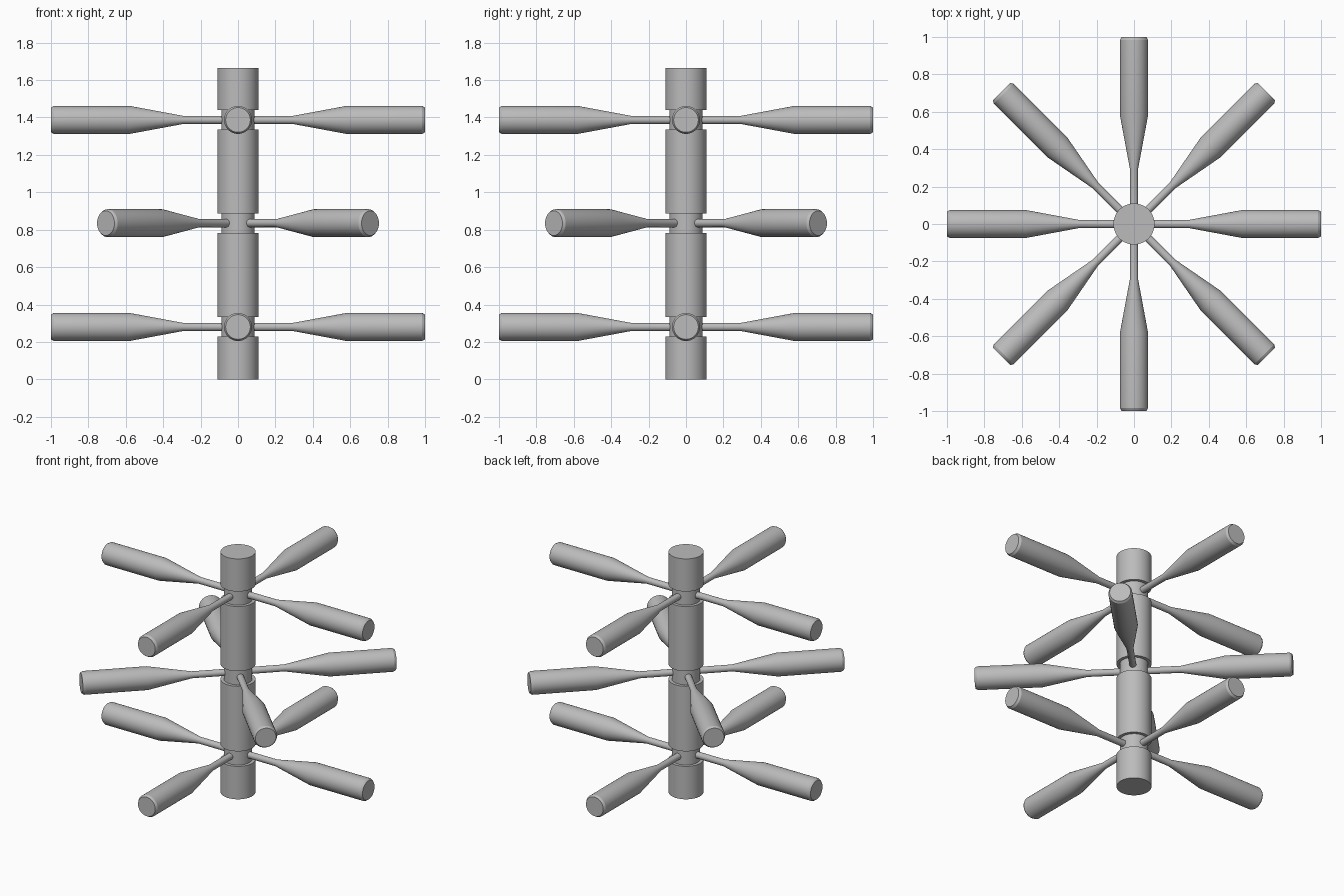
import bpy
import bmesh
from math import pi, radians
from mathutils import Matrix

cube = bpy.data.objects.get("Cube")
if cube:
    bpy.data.objects.remove(cube, do_unlink=True)

grey = bpy.data.materials.new("plain grey")
grey.use_nodes = True
colour = (0.5, 0.5, 0.5, 1)
grey.diffuse_color = colour
grey.node_tree.nodes["Principled BSDF"].inputs["Base Color"].default_value = colour


def lathe(name, profile, sides, matrix=Matrix()):
    """Revolve (radius, height) points around z, closing both ends."""
    bm = bmesh.new()
    rings = []
    for r, z in profile:
        ring = bmesh.ops.create_circle(bm, segments=sides, radius=r,
                                       matrix=Matrix.Translation((0, 0, z)))
        rings.append(ring["verts"])
    for low, high in zip(rings, rings[1:]):
        for i in range(sides):
            j = (i + 1) % sides
            bm.faces.new((low[i], low[j], high[j], high[i]))
    bm.faces.new(rings[0])
    bm.faces.new(rings[-1])
    bmesh.ops.recalc_face_normals(bm, faces=bm.faces)
    mesh = bpy.data.meshes.new(name)
    bm.to_mesh(mesh)
    bm.free()
    mesh.materials.append(grey)
    obj = bpy.data.objects.new(name, mesh)
    obj.matrix_world = matrix
    bpy.context.collection.objects.link(obj)
    bpy.ops.object.select_all(action="DESELECT")
    obj.select_set(True)
    bpy.context.view_layer.objects.active = obj
    bpy.ops.object.shade_smooth_by_angle(angle=radians(30))
    return obj


# Central post with a groove at each tier of handles
height, post_r, groove_r, half_groove = 1.665, 0.11, 0.089, 0.052
tiers = (0.28, 0.835, 1.387)
post = [(post_r, 0)]
for z in tiers:
    low, high = z - half_groove, z + half_groove
    post += [(post_r, low), (groove_r, low), (groove_r, high), (post_r, high)]
post.append((post_r, height))
lathe("central_post", post, 64)

# Tapered handles, four per tier, the middle tier turned by an eighth
handle = [(0.022, 0.05), (0.022, 0.295), (0.075, 0.58), (0.075, 0.985), (0.066, 1.0)]
for tier, z in zip(("lower", "middle", "upper"), tiers):
    turn = pi / 4 if tier == "middle" else 0
    for k in range(4):
        place = (Matrix.Translation((0, 0, z))
                 @ Matrix.Rotation(turn + k * pi / 2, 4, "Z")
                 @ Matrix.Rotation(pi / 2, 4, "Y"))
        lathe(f"{tier}_handle_{k + 1}", handle, 32, place)
